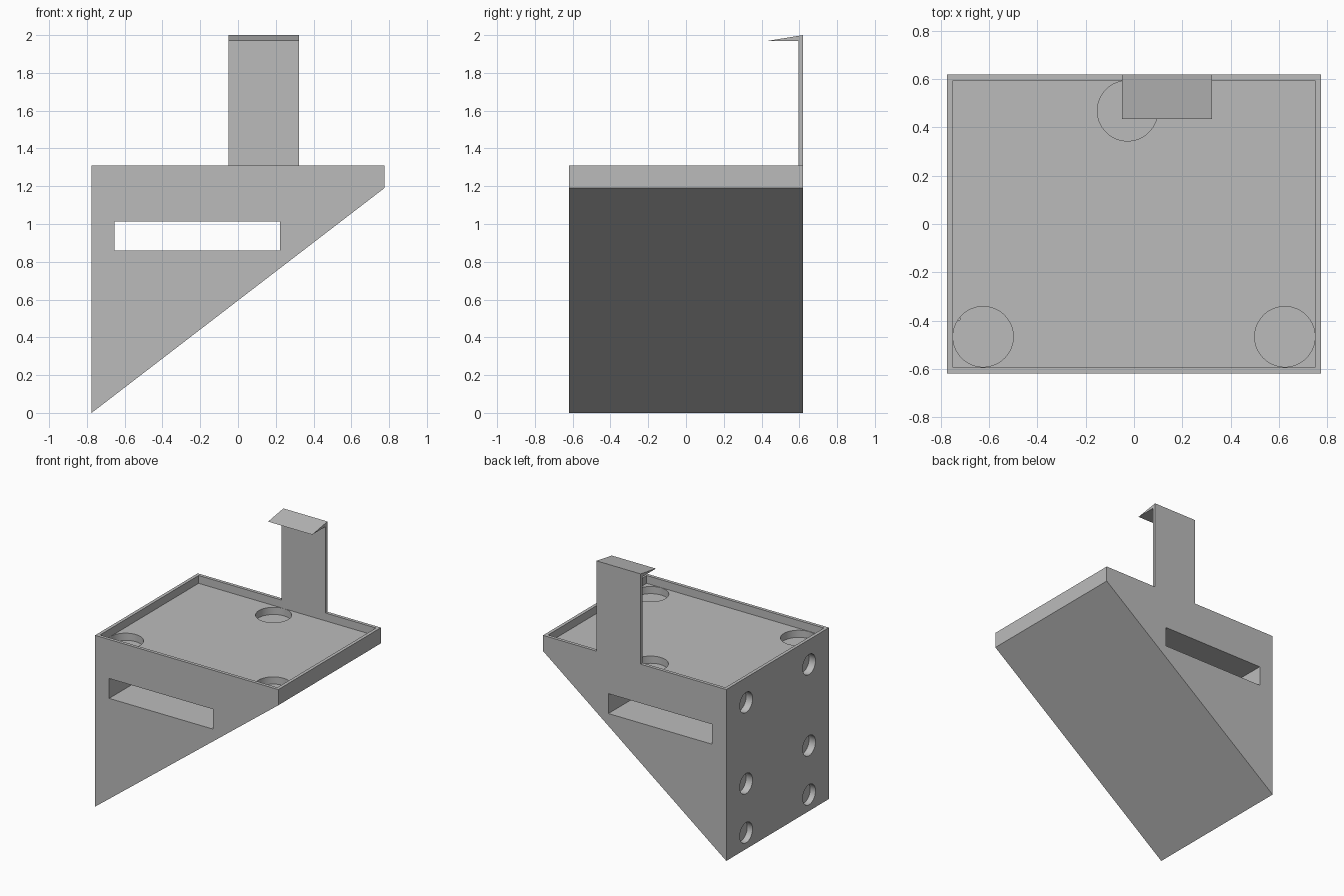
import bpy
from math import radians
from mathutils import Matrix, Vector

if "Cube" in bpy.data.objects:
    bpy.data.objects.remove(bpy.data.objects["Cube"], do_unlink=True)

grey = bpy.data.materials.new("plain grey")
grey.use_nodes = True
colour = (0.5, 0.5, 0.5, 1)
grey.diffuse_color = colour
grey.node_tree.nodes["Principled BSDF"].inputs["Base Color"].default_value = colour

HX, HY, TOP = 0.775, 0.62, 1.31      # half width, half depth, rim height
WALL, FLOOR = 0.025, 1.25            # rim thickness, tray floor height
POCKET = 0.055                       # depth of all round pockets


def prism(name, profile, start, sweep):
    """Solid made by sweeping a closed profile along a vector."""
    n = len(profile)
    base = [Vector(p) + Vector(start) for p in profile]
    verts = base + [p + Vector(sweep) for p in base]
    faces = [list(range(n)), list(range(n, 2 * n))]
    faces += [[i, (i + 1) % n, n + (i + 1) % n, n + i] for i in range(n)]
    mesh = bpy.data.meshes.new(name)
    mesh.from_pydata(verts, [], faces)
    mesh.materials.append(grey)
    obj = bpy.data.objects.new(name, mesh)
    bpy.context.collection.objects.link(obj)
    select(obj)
    bpy.ops.object.mode_set(mode='EDIT')
    bpy.ops.mesh.select_all(action='SELECT')
    bpy.ops.mesh.normals_make_consistent(inside=False)
    bpy.ops.object.mode_set(mode='OBJECT')
    return obj


def select(obj):
    bpy.ops.object.select_all(action='DESELECT')
    obj.select_set(True)
    bpy.context.view_layer.objects.active = obj


def box(name, lo, hi):
    (x0, y0, z0), (x1, y1, z1) = lo, hi
    rect = [(x0, y0, 0), (x1, y0, 0), (x1, y1, 0), (x0, y1, 0)]
    return prism(name, rect, (0, 0, z0), (0, 0, z1 - z0))


def cylinder(name, centre, radius, depth, turn=0):
    bpy.ops.mesh.primitive_cylinder_add(vertices=64, radius=radius, depth=depth,
                                        location=centre, rotation=(0, turn, 0))
    obj = bpy.context.object
    obj.name = name
    obj.data.materials.append(grey)
    return obj


def combine(target, tool, operation):
    mod = target.modifiers.new(tool.name, 'BOOLEAN')
    mod.object, mod.operation, mod.solver = tool, operation, 'EXACT'
    select(target)
    bpy.ops.object.modifier_apply(modifier=mod.name)
    bpy.data.objects.remove(tool, do_unlink=True)


# Wedge body
wedge = [(-HX, 0, 0), (HX, 0, 1.19), (HX, 0, TOP), (-HX, 0, TOP)]
body = prism("wedge_bracket", wedge, (0, -HY, 0), (0, 2 * HY, 0))

# Shallow tray in the top
combine(body, box("tray_recess", (-HX + WALL, -HY + WALL, FLOOR),
                  (HX - WALL, HY - WALL, TOP + 0.1)), 'DIFFERENCE')

# Slot running from front to back
combine(body, box("slot", (-0.655, -1, 0.86), (0.222, 1, 1.012)), 'DIFFERENCE')

# Three round pockets in the tray floor
for x, y in ((-0.625, -0.467), (0.625, -0.467), (-0.027, 0.469)):
    z = FLOOR - POCKET + 0.04
    combine(body, cylinder("floor_pocket", (x, y, z), 0.125, 0.08), 'DIFFERENCE')

# Two columns of round pockets in the upright side
for y in (-0.38, 0.38):
    for z in (0.125, 0.5, 1.12):
        centre = (-HX + POCKET - 0.1, y, z)
        depth = 0.2 if z > 0.2 else 0.18      # keep the lowest clear of the slope
        combine(body, cylinder("side_pocket", centre, 0.077, depth, radians(90)),
                'DIFFERENCE')

# Upright clip with its hooked tip, joined to the back rim
clip = [(0, HY, TOP - 0.03), (0, HY, 2), (0, 0.435, 1.97),
        (0, HY - WALL, 1.97), (0, HY - WALL, TOP - 0.03)]
combine(body, prism("clip", clip, (-0.05, 0, 0), (0.373, 0, 0)), 'UNION')

select(body)
bpy.ops.object.shade_smooth_by_angle(angle=radians(25))
